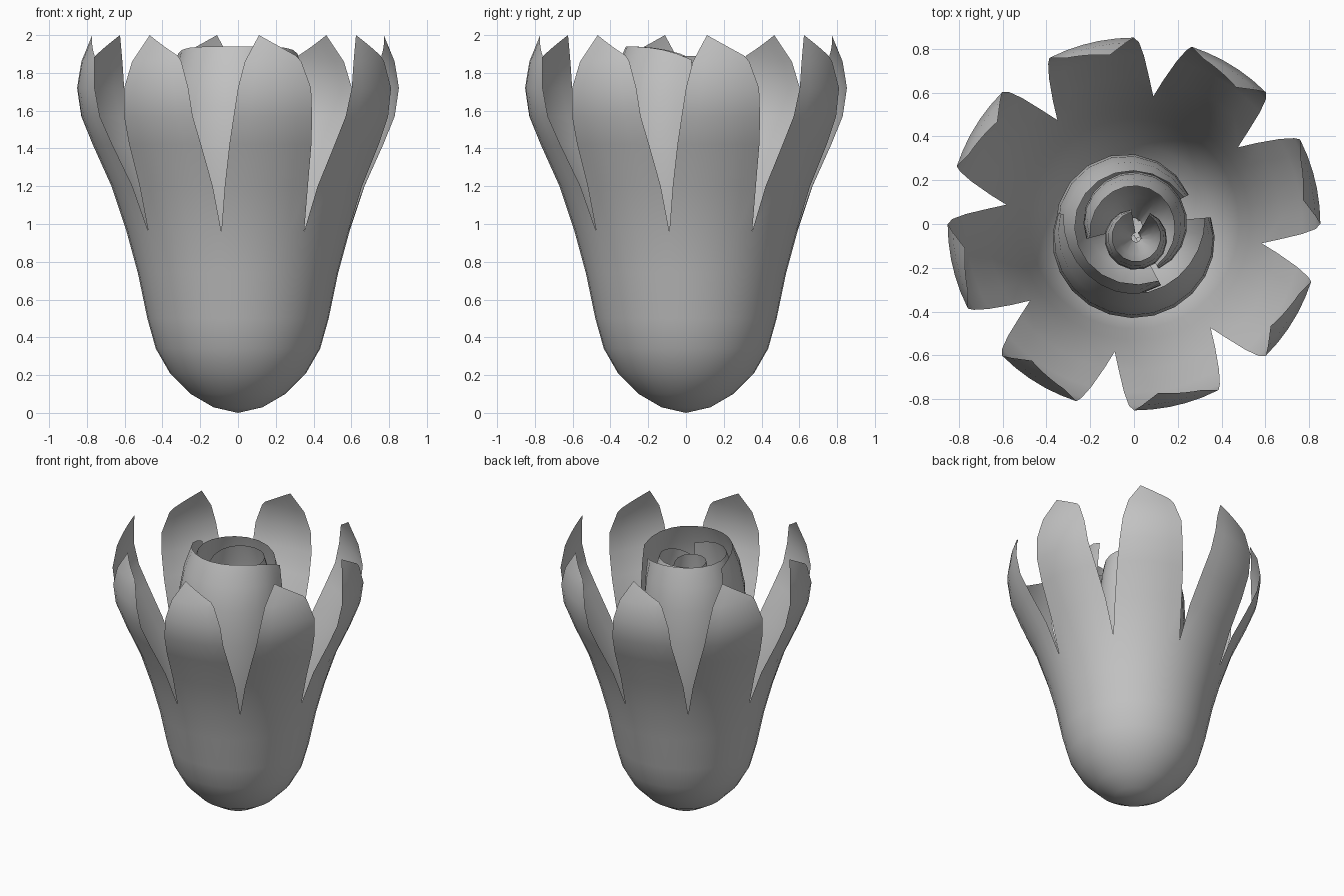
import bpy, bmesh
from math import sin, cos, radians

cube = bpy.data.objects.get("Cube")
if cube:
    bpy.data.objects.remove(cube, do_unlink=True)

# One plain grey material
grey = bpy.data.materials.new("petal_grey")
grey.use_nodes = True
COLOUR = (0.55, 0.55, 0.55, 1)
grey.diffuse_color = COLOUR
grey.node_tree.nodes["Principled BSDF"].inputs["Base Color"].default_value = COLOUR


def lerp_table(table, key):
    """Interpolate the values of a table sorted by its first column."""
    key = min(max(key, table[0][0]), table[-1][0])
    for low, high in zip(table, table[1:]):
        if key <= high[0]:
            f = (key - low[0]) / (high[0] - low[0])
            return [a + (b - a) * f for a, b in zip(low[1:], high[1:])]


def polar(radius, degrees, z, centre=(0, 0)):
    a = radians(degrees)
    return (centre[0] + radius * cos(a), centre[1] + radius * sin(a), z)


def add_sheet(bm, point, rows, cols):
    """Add a grid of quads, point(row, col fraction) giving each position."""
    grid = [[bm.verts.new(point(i, j / cols)) for j in range(cols + 1)]
            for i in range(rows + 1)]
    for low, high in zip(grid, grid[1:]):
        for j in range(cols):
            bm.faces.new((low[j], low[j + 1], high[j + 1], high[j]))


def finish(bm, name):
    bmesh.ops.remove_doubles(bm, verts=bm.verts, dist=0.0005)
    bmesh.ops.dissolve_degenerate(bm, edges=bm.edges, dist=0.0001)
    mesh = bpy.data.meshes.new(name)
    bm.to_mesh(mesh)
    bm.free()
    mesh.materials.append(grey)
    mesh.shade_smooth()
    obj = bpy.data.objects.new(name, mesh)
    bpy.context.collection.objects.link(obj)


# Outer cup that splits into eight petals: height, radius
CUP = [(0, 0), (0.03, 0.13), (0.1, 0.25), (0.21, 0.36), (0.34, 0.435),
       (0.5, 0.48), (0.74, 0.53), (0.96, 0.59), (1.2, 0.67), (1.42, 0.77),
       (1.57, 0.83), (1.72, 0.852), (1.86, 0.83), (2.0, 0.78)]
# Petal side edges: height, start angle, end angle
EDGES = [(0.96, -8.6, 36.4), (1.2, -6, 33.5), (1.42, -3.4, 30.3),
         (1.57, -1.6, 28.2), (1.72, 0, 27), (1.86, 2.5, 23.8), (2.0, 8.2, 22.2)]

bm = bmesh.new()
for k in range(8):
    def outer_point(i, t, turn=45 * k - 90):
        z = CUP[i][0]
        start, end = lerp_table(EDGES, z)
        if i == len(CUP) - 1:
            z -= 0.11 * t          # slanted petal tip
        return polar(lerp_table(CUP, z)[0], turn + start + (end - start) * t, z)
    add_sheet(bm, outer_point, len(CUP) - 1, 5)
finish(bm, "outer_petals")

# Bud petals: height fraction, radius fraction
BUD = [(0, 0.15), (0.12, 0.55), (0.3, 0.82), (0.5, 0.95), (0.68, 1),
       (0.82, 0.97), (0.92, 0.88), (1, 0.74)]


def bud_petal(name, radius, top, start, end, drop, base, centre=(0, 0), taper=0.18):
    """Curved petal wrapped round the centre, lower and tighter at its sides."""
    def point(i, t):
        side = abs(2 * t - 1)
        f, r = BUD[i]
        height = base + (top - drop * side ** 4 - base) * f
        if f > 0.7:
            r += (1 - r) * 0.7 * side ** 3
        return polar(radius * r * (1 - taper * side ** 2),
                     start + (end - start) * t, height, centre)
    bm = bmesh.new()
    add_sheet(bm, point, len(BUD) - 1, 14)
    finish(bm, name)


bud_petal("bud_front_petal", 0.43, 1.94, 172, 365, 0.07, 0.2)
bud_petal("bud_left_wrap_petal", 0.34, 1.89, 28, 298, 0.06, 0.25, (-0.02, -0.01), 0.1)
bud_petal("bud_right_wrap_petal", 0.25, 1.86, -60, 195, 0.08, 0.3, (0, -0.01), 0.1)
bud_petal("bud_core_petal", 0.15, 1.8, 100, 420, 0.1, 0.35, (0.01, -0.06), 0.15)
